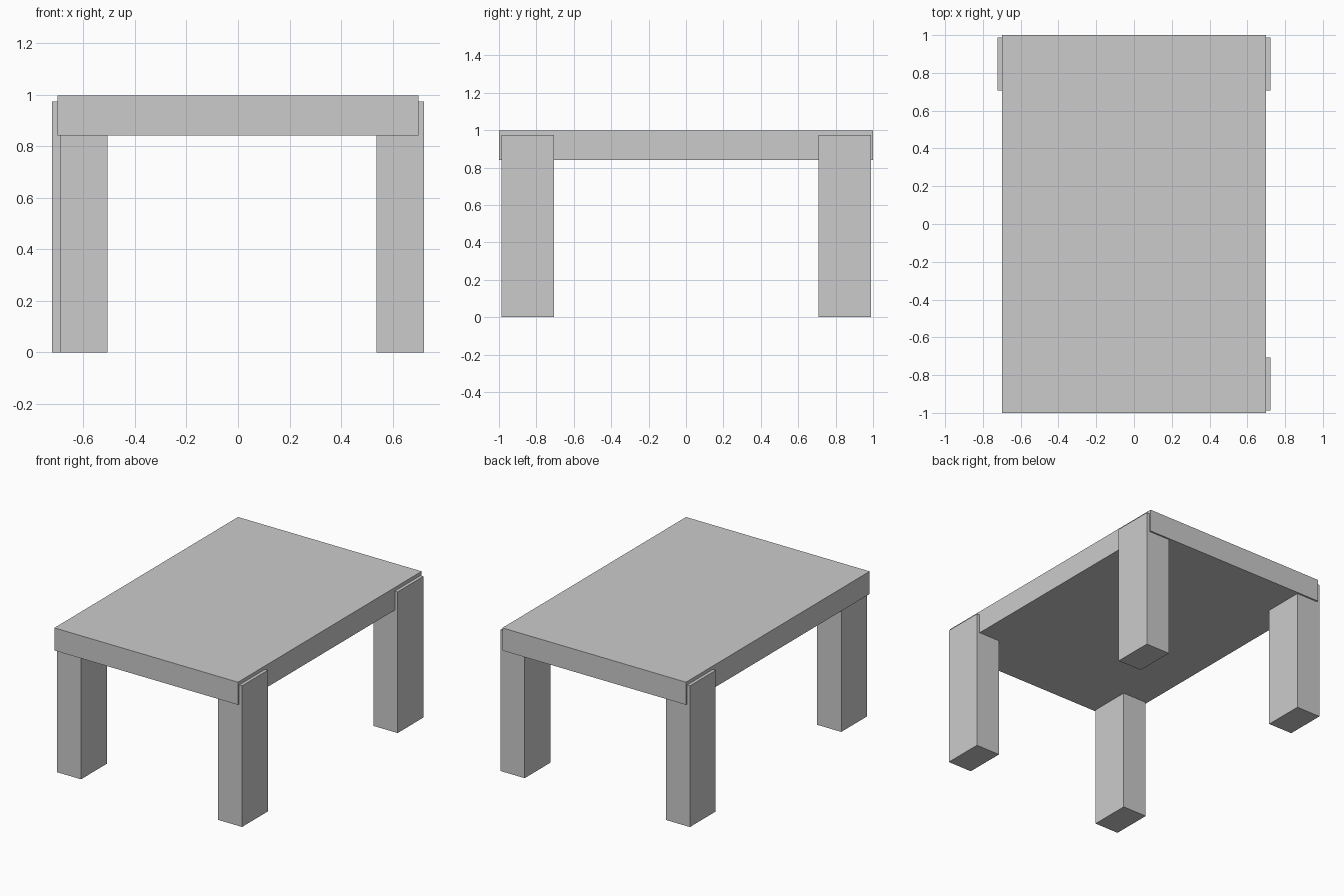
import bpy

if "Cube" in bpy.data.objects:
    bpy.data.objects.remove(bpy.data.objects["Cube"])


def box(name, x, y, z):
    """Add a box spanning the given (min, max) ranges."""
    bpy.ops.mesh.primitive_cube_add(
        size=1, location=[(a + b) / 2 for a, b in (x, y, z)])
    obj = bpy.context.object
    obj.name = name
    obj.scale = [b - a for a, b in (x, y, z)]
    bpy.ops.object.transform_apply(location=False, rotation=False, scale=True)
    return obj


# Thick table top
box("table_top", (-0.70, 0.70), (-1.0, 1.0), (0.841, 0.997))

# Legs: three stand slightly proud of the sides, the front left one is set in
LEG_X, LEG_Y, LEG_Z = 0.184, 0.281, 0.973
legs = {
    "front_right_leg": (0.63, -0.846),
    "back_right_leg": (0.63, 0.848),
    "back_left_leg": (-0.63, 0.848),
    "front_left_leg": (-0.598, -0.846),
}
for name, (x, y) in legs.items():
    box(name, (x - LEG_X / 2, x + LEG_X / 2),
        (y - LEG_Y / 2, y + LEG_Y / 2), (0, LEG_Z))
